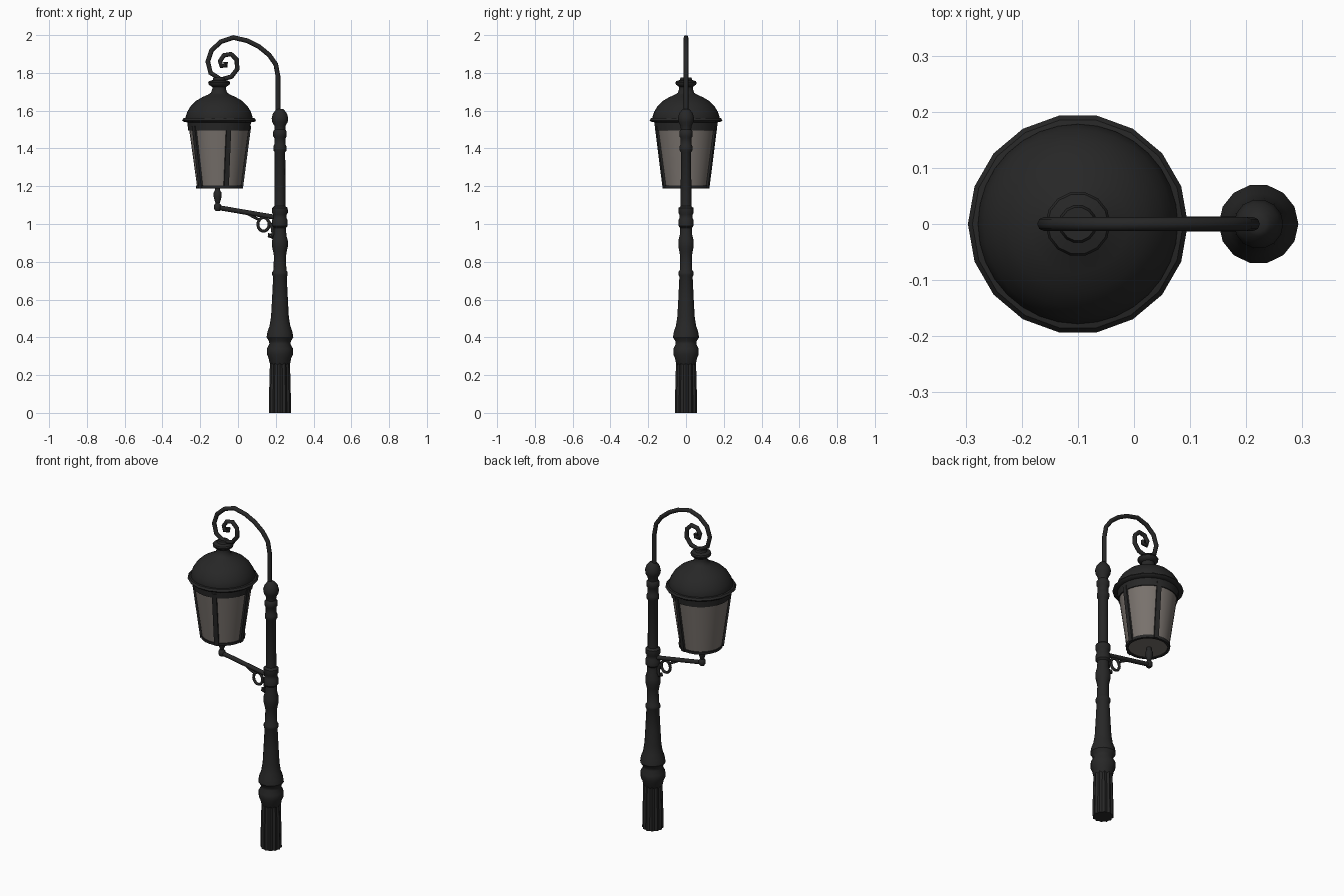
import bpy, bmesh, math
from math import sin, cos, pi, radians

cube = bpy.data.objects.get("Cube")
if cube:
    bpy.data.objects.remove(cube, do_unlink=True)

POST_X, LAMP_X = 0.222, -0.10


def material(name, rgb, rough):
    m = bpy.data.materials.new(name)
    m.use_nodes = True
    m.diffuse_color = (*rgb, 1)
    bsdf = m.node_tree.nodes["Principled BSDF"]
    bsdf.inputs["Base Color"].default_value = (*rgb, 1)
    bsdf.inputs["Roughness"].default_value = rough
    return m


IRON = material("black iron", (0.02, 0.02, 0.02), 0.6)
GLASS = material("smoky glass", (0.19, 0.168, 0.152), 0.4)


def finish(ob, mat, angle=40):
    ob.data.materials.append(mat)
    bpy.ops.object.select_all(action='DESELECT')
    ob.select_set(True)
    bpy.context.view_layer.objects.active = ob
    bpy.ops.object.shade_smooth_by_angle(angle=radians(angle))
    return ob


def add_mesh(name, bm, mat, angle=40):
    bmesh.ops.recalc_face_normals(bm, faces=bm.faces)
    me = bpy.data.meshes.new(name)
    bm.to_mesh(me)
    bm.free()
    ob = bpy.data.objects.new(name, me)
    bpy.context.collection.objects.link(ob)
    return finish(ob, mat, angle)


def lathe(name, x, profile, sides, mat, flute=0.0, angle=40):
    """Turned part from (radius, height) pairs; flute pulls in every other edge."""
    bm = bmesh.new()
    rings = []
    for r, z in profile:
        ring = []
        for i in range(sides):
            a = 2 * pi * i / sides
            rr = r * (1 - flute * (i % 2))
            ring.append(bm.verts.new((x + rr * cos(a), rr * sin(a), z)))
        rings.append(ring)
    for low, high in zip(rings, rings[1:]):
        for i in range(sides):
            j = (i + 1) % sides
            bm.faces.new((low[i], low[j], high[j], high[i]))
    bm.faces.new(rings[0])
    bm.faces.new(rings[-1])
    return add_mesh(name, bm, mat, angle)


def rod(name, points, radius, taper=1.0, closed=False):
    """Round bar in the xz plane, thinning towards its last point."""
    cu = bpy.data.curves.new(name, 'CURVE')
    cu.dimensions = '3D'
    cu.bevel_depth = radius
    cu.bevel_resolution = 2
    cu.use_fill_caps = True
    sp = cu.splines.new('POLY')
    sp.points.add(len(points) - 1)
    sp.use_cyclic_u = closed
    for i, (p, (x, z)) in enumerate(zip(sp.points, points)):
        p.co = (x, 0, z, 1)
        p.radius = 1 + (taper - 1) * i / (len(points) - 1)
    tmp = bpy.data.objects.new(name + "_path", cu)
    bpy.context.collection.objects.link(tmp)
    me = bpy.data.meshes.new_from_object(tmp.evaluated_get(bpy.context.evaluated_depsgraph_get()))
    bpy.data.objects.remove(tmp, do_unlink=True)
    ob = bpy.data.objects.new(name, me)
    bpy.context.collection.objects.link(ob)
    return finish(ob, IRON, 50)


# Fluted foot and turned post
lathe("fluted_base", POST_X, [(.059, 0), (.057, .12), (.053, .27)], 24, IRON, flute=.12, angle=25)
lathe("post", POST_X, [
    (.045, .25), (.055, .265), (.06, .29), (.069, .31), (.069, .34), (.056, .365),
    (.058, .38), (.071, .40), (.066, .43), (.055, .46), (.047, .51), (.042, .60),
    (.036, .72), (.041, .73), (.041, .745), (.034, .755), (.032, .83), (.036, .855),
    (.042, .88), (.042, .91), (.034, .94), (.032, .98), (.041, .99), (.041, 1.02),
    (.036, 1.03), (.036, 1.05), (.042, 1.06), (.041, 1.085), (.029, 1.095),
    (.028, 1.38), (.035, 1.39), (.035, 1.41), (.03, 1.42), (.03, 1.455),
    (.036, 1.465), (.036, 1.49), (.028, 1.50), (.03, 1.52), (.041, 1.54),
    (.044, 1.56), (.037, 1.585), (.022, 1.605), (.014, 1.61)], 14, IRON)

# Swan neck ending in a scroll
rod("scroll_arm", [
    (.212, 1.58), (.212, 1.78), (.20, 1.845), (.165, 1.895), (.11, 1.94), (.05, 1.97),
    (-.025, 1.987), (-.09, 1.965), (-.14, 1.92), (-.16, 1.86), (-.145, 1.80),
    (-.09, 1.765), (-.035, 1.78), (-.004, 1.82), (-.007, 1.87), (-.037, 1.9),
    (-.075, 1.893), (-.095, 1.862), (-.088, 1.836), (-.066, 1.838), (-.066, 1.857)], .0125)

# Lantern roof, neck and cap
lathe("roof_dome", LAMP_X, [
    (.176, 1.55), (.178, 1.565), (.168, 1.595), (.15, 1.625), (.122, 1.652), (.088, 1.672),
    (.058, 1.685), (.043, 1.695), (.036, 1.715), (.036, 1.73)], 32, IRON)
lathe("roof_cap", LAMP_X, [
    (.036, 1.725), (.055, 1.738), (.058, 1.748), (.054, 1.756), (.034, 1.762), (.03, 1.775)], 14, IRON)
lathe("roof_brim", LAMP_X, [(.168, 1.538), (.19, 1.542), (.196, 1.549), (.188, 1.56), (.17, 1.564)],
      18, IRON)
lathe("upper_frame", LAMP_X, [(.158, 1.495), (.164, 1.495), (.169, 1.545), (.16, 1.545)], 30, IRON)

# Glass body with its lower rim
lathe("glass", LAMP_X, [(.116, 1.193), (.16, 1.51)], 30, GLASS)
bm = bmesh.new()
SIDES = 30
section = [(.107, 1.188), (.121, 1.188), (.123, 1.204), (.107, 1.204)]
rim = [[bm.verts.new((LAMP_X + r * cos(2 * pi * i / SIDES), r * sin(2 * pi * i / SIDES), z))
        for r, z in section] for i in range(SIDES)]
for i in range(SIDES):
    a, b = rim[i], rim[(i + 1) % SIDES]
    for k in range(4):
        m = (k + 1) % 4
        bm.faces.new((a[k], b[k], b[m], a[m]))
add_mesh("lower_rim", bm, IRON)

# Sloping bars over the glass
for n, step in enumerate((-2, -1, 0, 1)):
    ang = radians(72 * step)
    bm = bmesh.new()
    bmesh.ops.create_cube(bm, size=1)
    for v in bm.verts:
        top = v.co.z > 0
        r = (.163 if top else .119) + v.co.x * .014
        y = v.co.y * .026
        v.co = (LAMP_X + r * cos(ang) - y * sin(ang), r * sin(ang) + y * cos(ang),
                1.52 if top else 1.188)
    add_mesh("glass_bar_%d" % (n + 1), bm, IRON)

# Lower bracket: finial, sloping bar and scrollwork
lathe("lamp_finial", LAMP_X - .008, [
    (.012, 1.07), (.019, 1.08), (.019, 1.1), (.011, 1.11), (.016, 1.125), (.021, 1.145),
    (.021, 1.165), (.013, 1.18), (.013, 1.195)], 12, IRON)
rod("bracket_bar", [(-.112, 1.088), (.2, 1.035)], .013)
ring = [(.135 + .03 * cos(2 * pi * i / 14), .998 + .036 * sin(2 * pi * i / 14)) for i in range(14)]
rod("bracket_ring", ring, .008, closed=True)
rod("bracket_brace", [(.05, 1.055), (.085, 1.035), (.115, 1.022)], .007)
rod("bracket_hook", [(.165, 1.01), (.182, .98), (.186, .95), (.178, .93), (.165, .935), (.168, .95)], .009)
rod("bracket_tie", [(.18, .96), (.205, .985)], .009)
